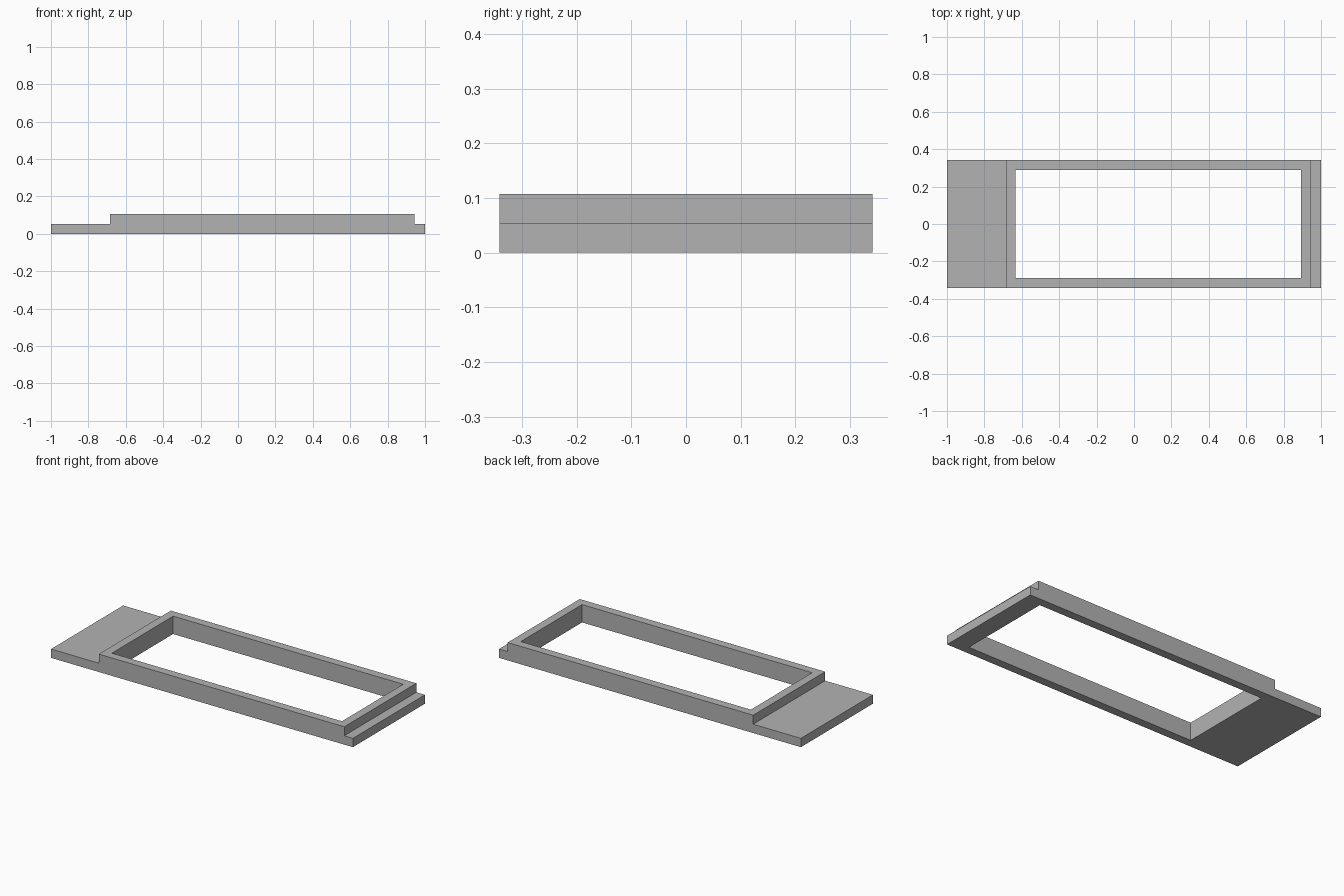
import bpy
import bmesh
from mathutils import Vector

cube = bpy.data.objects.get("Cube")
if cube:
    bpy.data.objects.remove(cube, do_unlink=True)

LENGTH, HALF_DEPTH = 2.0, 0.341
LOW, HIGH = 0.053, 0.107            # heights of the end ledges and raised rim
RIM_LEFT, RIM_RIGHT = -0.684, 0.943  # ends of the raised rim along x
WALL = 0.051

grey = bpy.data.materials.new("plain_grey")
grey.use_nodes = True
colour = (0.45, 0.45, 0.45, 1)
grey.diffuse_color = colour
grey.node_tree.nodes["Principled BSDF"].inputs["Base Color"].default_value = colour


def extrude_profile(name, profile, half_depth):
    """Extrude an x-z outline symmetrically along y."""
    bm = bmesh.new()
    face = bm.faces.new([bm.verts.new((x, -half_depth, z)) for x, z in profile])
    result = bmesh.ops.extrude_face_region(bm, geom=[face])
    moved = [v for v in result["geom"] if isinstance(v, bmesh.types.BMVert)]
    bmesh.ops.translate(bm, verts=moved, vec=Vector((0, 2 * half_depth, 0)))
    bmesh.ops.recalc_face_normals(bm, faces=bm.faces)
    mesh = bpy.data.meshes.new(name)
    bm.to_mesh(mesh)
    bm.free()
    mesh.materials.append(grey)
    obj = bpy.data.objects.new(name, mesh)
    bpy.context.collection.objects.link(obj)
    return obj


# Stepped body with a wide ledge on one end and a narrow lip on the other
end = LENGTH / 2
frame = extrude_profile("stepped_frame", [
    (-end, 0), (end, 0), (end, LOW), (RIM_RIGHT, LOW),
    (RIM_RIGHT, HIGH), (RIM_LEFT, HIGH), (RIM_LEFT, LOW), (-end, LOW),
], HALF_DEPTH)

# Rectangular opening right through the raised part
x0, x1 = RIM_LEFT + WALL, RIM_RIGHT - WALL
cutter = extrude_profile("opening_cutter", [
    (x0, -HIGH), (x1, -HIGH), (x1, 2 * HIGH), (x0, 2 * HIGH),
], HALF_DEPTH - WALL)
cutter.hide_render = True

cut = frame.modifiers.new("opening", "BOOLEAN")
cut.operation = "DIFFERENCE"
cut.solver = "EXACT"
cut.object = cutter
bpy.context.view_layer.objects.active = frame
bpy.ops.object.modifier_apply(modifier=cut.name)
bpy.data.objects.remove(cutter, do_unlink=True)
